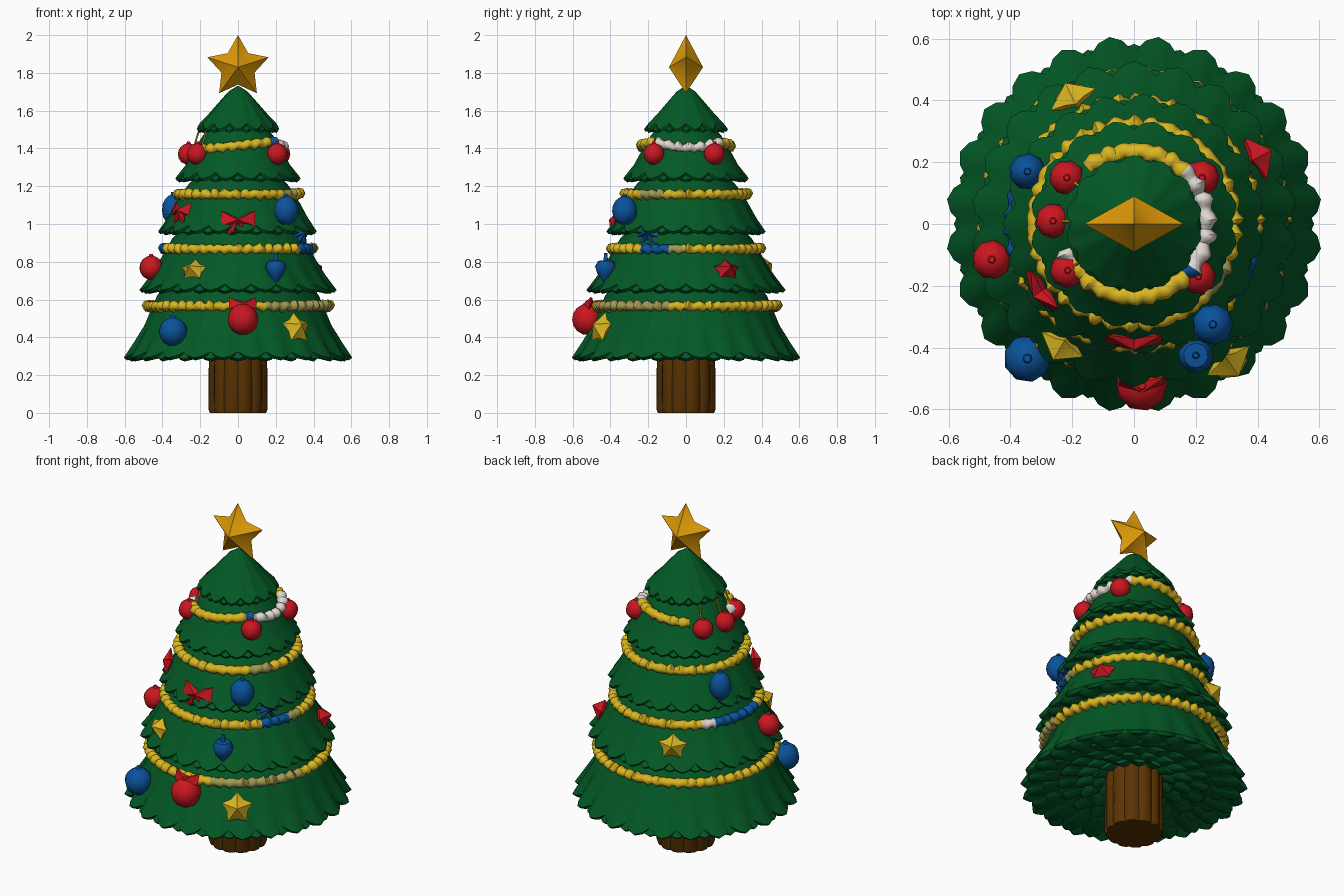
import bpy, math
from math import sin, cos, pi, radians

if "Cube" in bpy.data.objects:
    bpy.data.objects.remove(bpy.data.objects["Cube"])


def material(name, rgb):
    m = bpy.data.materials.new(name)
    m.diffuse_color = (*rgb, 1)
    m.use_nodes = True
    m.node_tree.nodes["Principled BSDF"].inputs["Base Color"].default_value = m.diffuse_color
    return m


GREEN = material("pine green", (0.001, 0.1, 0.019))
BROWN = material("bark brown", (0.105, 0.034, 0.001))
GOLD = material("star gold", (0.7, 0.31, 0.002))
YELLOW = material("tinsel yellow", (0.7, 0.47, 0.015))
RED = material("bauble red", (0.6, 0.008, 0.014))
BLUE = material("bauble blue", (0.003, 0.085, 0.33))
WHITE = material("tinsel white", (0.74, 0.69, 0.63))
KHAKI = material("tinsel khaki", (0.36, 0.32, 0.08))


def make(name, verts, faces, mats, smooth=40):
    me = bpy.data.meshes.new(name)
    me.from_pydata(verts, [], faces)
    ob = bpy.data.objects.new(name, me)
    bpy.context.collection.objects.link(ob)
    for m in mats:
        me.materials.append(m)
    bpy.ops.object.select_all(action='DESELECT')
    ob.select_set(True)
    bpy.context.view_layer.objects.active = ob
    bpy.ops.object.mode_set(mode='EDIT')
    bpy.ops.mesh.select_all(action='SELECT')
    bpy.ops.mesh.normals_make_consistent(inside=False)
    bpy.ops.object.mode_set(mode='OBJECT')
    if smooth:
        bpy.ops.object.shade_smooth_by_angle(angle=radians(smooth))
    return ob


def grid_faces(rows, n):
    """Quads between consecutive rings of n points."""
    return [(r * n + i, (r + 1) * n + i, (r + 1) * n + (i + 1) % n, r * n + (i + 1) % n)
            for r in range(rows - 1) for i in range(n)]


def lathe(name, profile, mat, n=10, smooth=50):
    """Turn (radius, height) points, listed from the top down, about z."""
    verts = [(r * cos(2 * pi * i / n), r * sin(2 * pi * i / n), z)
             for r, z in profile for i in range(n)]
    k = (len(profile) - 1) * n
    faces = grid_faces(len(profile), n) + [tuple(range(n)), tuple(range(k, k + n))]
    return make(name, verts, faces, [mat], smooth)


def pillow(name, outline, depth, mat, smooth=0):
    """Flat outline in xz with raised middle points at front and back."""
    n = len(outline)
    verts = [(x, 0, z) for x, z in outline] + [(0, -depth, 0), (0, depth, 0)]
    faces = [(i, (i + 1) % n, n) for i in range(n)]
    faces += [((i + 1) % n, i, n + 1) for i in range(n)]
    return make(name, verts, faces, [mat], smooth)


def star_outline(big, small, squash=1.0):
    return [((small if i % 2 else big) * cos(pi / 2 + i * pi / 5),
             (small if i % 2 else big) * sin(pi / 2 + i * pi / 5) * squash) for i in range(10)]


def place(ob, x, y, z, lean=0.0):
    """Stand a part on the tree, facing outward."""
    ob.location = (x, y, z)
    ob.rotation_euler = (-lean, 0, math.atan2(y, x) + pi / 2)
    return ob


# trunk with bark grooves
N = 48
verts = []
for z, s in ((0.4, 0.98), (0.02, 1.0), (0.0, 0.95)):
    for i in range(N):
        r = s * (0.147 if i % 4 == 0 else 0.158)
        verts.append((r * cos(2 * pi * i / N), r * sin(2 * pi * i / N), z))
make("trunk", verts, grid_faces(3, N) + [tuple(range(2 * N, 3 * N))], [BROWN], 40)


# scalloped branch skirts with a rounded hem
def skirt(name, profile, lobes, phase=0.0, lip=0.032, inner=0.1):
    n = lobes * 4
    rows = len(profile)
    R, H = profile[-1]
    rings = [(r, z, (k / (rows - 1)) ** 2) for k, (r, z) in enumerate(profile)]
    rings.append((R * 0.97, H - 0.014, 1))
    rings.append((max(R - inner, 0.05), H + 0.018, 0.3))
    verts = []
    for r, z, w in rings:
        for i in range(n):
            a = 2 * pi * i / n + phase
            dip = 1 - abs(sin(lobes * (a - phase) / 2))
            rr = r * (1 - 0.085 * w * dip)
            verts.append((rr * cos(a), rr * sin(a), z + lip * w * dip))
    return make(name, verts, grid_faces(len(rings), n), [GREEN], 55)


tiers = [
    ("bottom", 24, [(0.36, 0.70), (0.43, 0.62), (0.50, 0.46), (0.555, 0.375), (0.61, 0.292)]),
    ("lower", 22, [(0.28, 1.00), (0.35, 0.92), (0.415, 0.81), (0.47, 0.725), (0.528, 0.65)]),
    ("middle", 19, [(0.20, 1.28), (0.27, 1.20), (0.33, 1.11), (0.375, 1.03), (0.423, 0.96)]),
    ("upper", 16, [(0.12, 1.54), (0.185, 1.47), (0.24, 1.38), (0.285, 1.30), (0.337, 1.24)]),
    ("top", 14, [(0.005, 1.73), (0.05, 1.70), (0.105, 1.635), (0.163, 1.565), (0.222, 1.502)]),
]
for label, lobes, prof in tiers:
    skirt(label + "_branches", prof, lobes)
    under = [(r * 0.955, z - 0.006) for r, z in prof]
    skirt(label + "_under_branches", under, lobes, pi / lobes, inner=0.17)

# rows of needles beneath the lowest skirt
for k in range(4):
    r = 0.50 - 0.09 * k
    skirt("underside_row_%d" % (k + 1), [(r * 0.9, 0.35), (r, 0.302 + 0.008 * k)],
          22 - 3 * k, 0.1 * k, inner=0.13)


# tinsel garlands, coloured by the angle around the tree
def garland(name, R, z0, bands, start=0, end=360, shape=lambda deg: 0.0):
    n, m = int(R * 110 * (end - start) / 360) * 4, 7
    mats = [YELLOW, WHITE, BLUE, KHAKI]
    verts = []
    for i in range(n + 1):
        deg = start + (end - start) * i / n
        a = radians(deg)
        swell = 0.018 + 0.011 * abs(sin(pi * i / 4 + 0.4)) + 0.003 * sin(i * 2.3)
        wob = 0.006 * sin(i * 1.7)
        for j in range(m):
            b = 2 * pi * j / m
            r = R + wob + swell * cos(b) * 1.1
            verts.append((r * cos(a), r * sin(a), z0 + shape(deg) + wob + swell * sin(b)))
    faces = grid_faces(n + 1, m)
    if end - start < 360:
        faces += [tuple(range(m)), tuple(range(n * m, n * m + m))]
    ob = make(name, verts, faces, mats, 60)
    for p in ob.data.polygons:
        a = math.degrees(math.atan2(p.center.y, p.center.x))
        for lo, hi, mat in bands:
            if lo <= a <= hi or lo <= a + 360 <= hi:
                p.material_index = mats.index(mat)


def swag(deg):
    """Rising to the right, with a droop along the white stretch."""
    dz = 0.025 * cos(radians(deg))
    return dz - 0.035 * cos(radians(2 * (deg - 3))) if -42 < deg < 48 else dz


garland("bottom_garland", 0.475, 0.565, [(-72, -10, KHAKI)])
garland("lower_garland", 0.388, 0.867, [(-36, -13, BLUE), (-13, -2, KHAKI),
                                       (138, 147, WHITE), (147, 195, BLUE)])
garland("middle_garland", 0.318, 1.157, [(-45, -22, KHAKI)])
garland("upper_garland", 0.235, 1.415, [(-35, 47, WHITE), (-43, -35, BLUE), (200, 212, WHITE)],
        -160, 130, swag)

# tree-top star
tree_star = pillow("tree_top_star", star_outline(0.17, 0.092), 0.09, GOLD, 50)
tree_star.location = (0, 0, 1.83)


# round baubles with a small cap
def bauble(name, mat, x, y, z, r, stretch=1.0):
    prof = [(r * 0.15, r * stretch * 1.15), (r * 0.2, r * stretch * 0.97)]
    prof += [(r * sin(t), r * stretch * cos(t)) for t in
             (0.4, 0.8, 1.2, 1.6, 2.0, 2.4, 2.85)]
    return place(lathe(name, prof, mat, 9), x, y, z)


for i, (x, y) in enumerate(((0.208, -0.17), (0.22, 0.15), (-0.217, 0.15), (-0.262, 0.01),
                            (-0.215, -0.15))):
    bauble("upper_red_bauble_%d" % (i + 1), RED, x, y, 1.37, 0.057)
    if x < 0:
        hook = lathe("upper_hook_%d" % (i + 1), [(0.005, 0.1), (0.005, 0)], YELLOW, 5)
        place(hook, x * 0.9, y * 0.9, 1.40, 0.3)
bauble("front_red_bauble", RED, 0.025, -0.522, 0.495, 0.083)
bauble("left_red_bauble", RED, -0.46, -0.115, 0.768, 0.064)
bauble("front_blue_bauble", BLUE, -0.345, -0.435, 0.43, 0.077)
bauble("right_blue_bauble", BLUE, 0.255, -0.325, 1.07, 0.067, 1.15)
bauble("left_blue_bauble", BLUE, -0.345, 0.17, 1.075, 0.06, 1.35)

# blue drop ornament
place(lathe("blue_drop", [(0.008, 0.09), (0.012, 0.05), (0.04, 0.048), (0.057, 0.02),
                          (0.045, -0.02), (0.006, -0.07)], BLUE), 0.2, -0.425, 0.757)

# chunky star ornaments
for name, mat, x, y, z, s, squash in (
        ("front_yellow_star", YELLOW, 0.31, -0.45, 0.45, 0.088, 1.0),
        ("left_yellow_star", YELLOW, -0.235, -0.395, 0.758, 0.083, 0.72),
        ("back_yellow_star", YELLOW, -0.2, 0.41, 0.77, 0.085, 0.85),
        ("right_red_star", RED, 0.4, 0.215, 0.758, 0.08, 0.72)):
    place(pillow(name, star_outline(s, s * 0.66, squash), 0.055, mat, 45), x, y, z, 0.35)

# ribbon bows: half an outline, mirrored
half = [(0.0, 0.018), (0.045, 0.042), (0.09, 0.06), (0.09, -0.022), (0.035, -0.02),
        (0.062, -0.065), (0.03, -0.07), (0.0, -0.025)]
bow = half[::-1] + [(-x, z) for x, z in half[1:-1]]
for name, mat, x, y, z, s in (("front_red_bow", RED, 0, -0.377, 1.012, 1.0),
                              ("left_red_bow", RED, -0.302, -0.218, 1.065, 0.85),
                              ("right_blue_bow", BLUE, 0.33, -0.2, 0.945, 0.7),
                              ("bauble_red_bow", RED, 0.025, -0.515, 0.567, 0.8)):
    place(pillow(name, [(px * s, pz * s) for px, pz in bow], 0.032, mat), x, y, z, 0.3)
